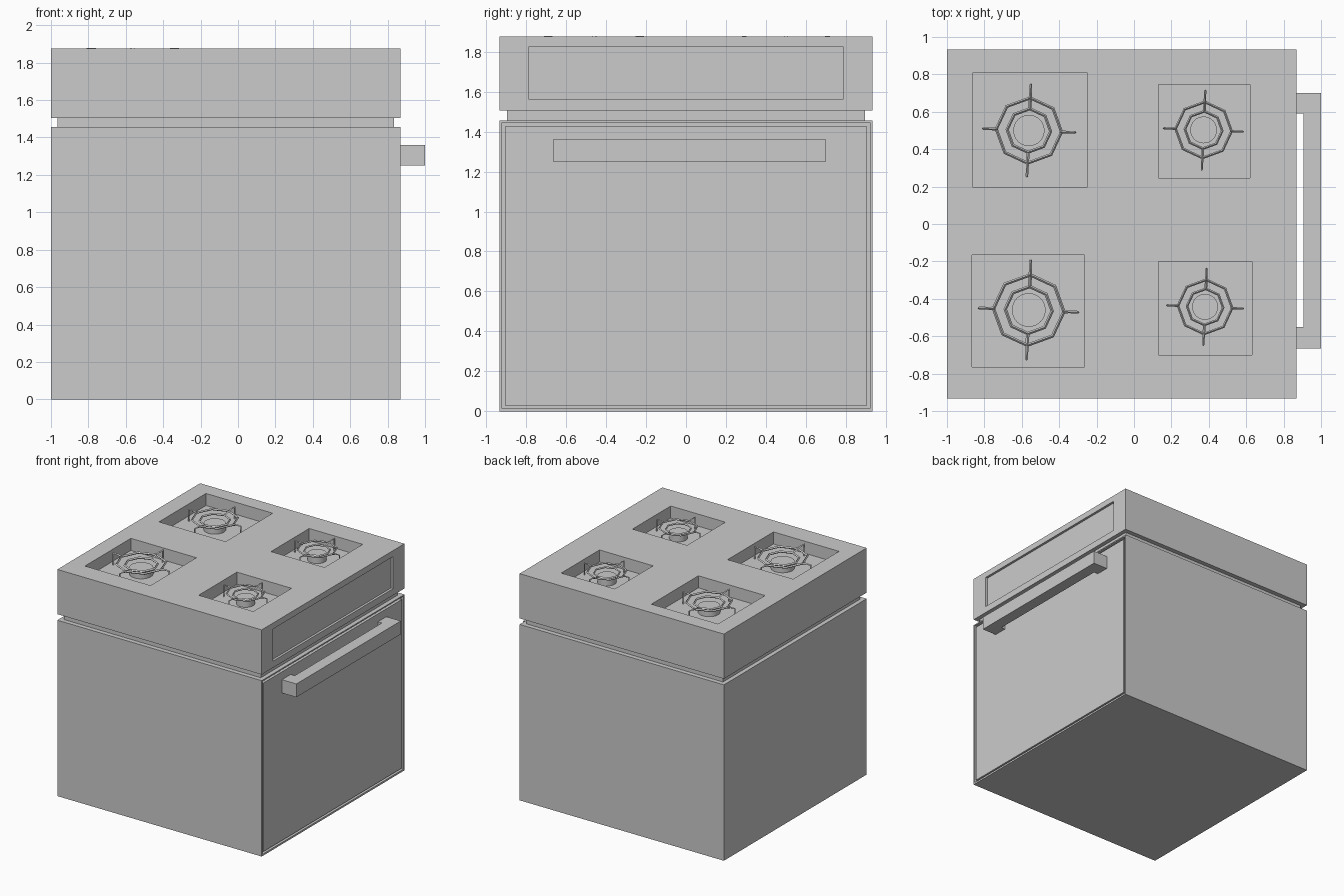
import bpy, math

if "Cube" in bpy.data.objects:
    bpy.data.objects.remove(bpy.data.objects["Cube"])

TOP = 1.875      # cooktop surface
WELL = 0.10      # depth of the burner wells


def box(name, x0, x1, y0, y1, z0, z1):
    bpy.ops.mesh.primitive_cube_add(size=1, location=((x0 + x1) / 2, (y0 + y1) / 2, (z0 + z1) / 2))
    ob = bpy.context.object
    ob.name = name
    ob.scale = (x1 - x0, y1 - y0, z1 - z0)
    bpy.ops.object.transform_apply(location=False, rotation=False, scale=True)
    return ob


def cut(target, *bounds):
    cutter = box("cutter", *bounds)
    cutter.hide_render = True
    mod = target.modifiers.new("cut", 'BOOLEAN')
    mod.operation = 'DIFFERENCE'
    mod.solver = 'EXACT'
    mod.object = cutter
    bpy.context.view_layer.objects.active = target
    bpy.ops.object.modifier_apply(modifier=mod.name)
    bpy.data.objects.remove(cutter)


def rods(name, paths, depth):
    """Square-section rods; each path is (points, closed), a point is (x, y, z, radius)."""
    cu = bpy.data.curves.new(name, 'CURVE')
    cu.dimensions = '3D'
    cu.bevel_depth = depth
    cu.bevel_resolution = 0
    cu.use_fill_caps = True
    for pts, closed in paths:
        sp = cu.splines.new('POLY')
        sp.points.add(len(pts) - 1)
        for p, (x, y, z, r) in zip(sp.points, pts):
            p.co = (x, y, z, 1)
            p.radius = r
        sp.use_cyclic_u = closed
        sp.use_smooth = False
    ob = bpy.data.objects.new(name, cu)
    bpy.context.collection.objects.link(ob)
    return ob


# Oven body, neck and cooktop slab
body = box("oven_body", -1, 0.87, -0.933, 0.933, 0, 1.455)
box("neck", -0.965, 0.835, -0.895, 0.895, 1.45, 1.51)
cooktop = box("cooktop", -1, 0.87, -0.933, 0.933, 1.505, TOP)

# Door set into the body with a thin groove around it
cut(body, 0.845, 0.95, -0.92, 0.92, 0.015, 1.445)
box("oven_door", 0.83, 0.868, -0.905, 0.905, 0.03, 1.425)

# Recessed control panel
cut(cooktop, 0.85, 0.95, -0.785, 0.785, 1.56, 1.825)

# Door handle: bar and two end posts
box("handle_bar", 0.905, 1.0, -0.665, 0.70, 1.25, 1.36)
box("handle_post_left", 0.86, 0.905, -0.665, -0.55, 1.25, 1.36)
box("handle_post_right", 0.86, 0.905, 0.59, 0.70, 1.25, 1.36)

# Burners: well bounds, then centre and reach of the grate
burners = {
    "back_large": ((-0.86, -0.25, 0.195, 0.81), (-0.562, 0.50, 0.253)),
    "front_large": ((-0.865, -0.265, -0.765, -0.165), (-0.563, -0.46, 0.273)),
    "back_small": ((0.13, 0.62, 0.245, 0.745), (0.372, 0.503, 0.217)),
    "front_small": ((0.13, 0.63, -0.70, -0.20), (0.38, -0.443, 0.21)),
}
for key, (well, (cx, cy, reach)) in burners.items():
    cut(cooktop, *well, TOP - WELL, TOP + 0.1)
    floor = TOP - WELL

    # Burner cap on the well floor
    bpy.ops.mesh.primitive_cylinder_add(vertices=32, radius=reach * 0.33, depth=0.055,
                                        location=(cx, cy, floor + 0.0265))
    bpy.context.object.name = key + "_burner"
    bpy.ops.object.shade_smooth_by_angle()

    def polar(r, step, z, radius=1.0):
        a = math.radians(step * 45 - 2.5)
        return (cx + r * math.cos(a), cy + r * math.sin(a), z, radius)

    # Grate: two octagonal rings and four arms that bend down to the floor
    zr = TOP - 0.012
    outer = [polar(reach * 0.69, i, zr) for i in range(8)]
    inner = [polar(reach * 0.46, i, zr - 0.012) for i in range(8)]
    paths = [(outer, True), (inner, True)]
    for i in range(0, 8, 2):
        paths.append(([polar(reach * 0.67, i, zr, 1.1),
                       polar(reach * 0.80, i, TOP - 0.004, 0.8),
                       polar(reach * 0.97, i, TOP - 0.004, 0.8),
                       polar(reach * 0.97, i, floor, 0.8)], False))
    paths.append(([polar(reach * 0.46, 2, zr - 0.012), polar(reach * 0.69, 2, zr)], False))
    paths.append(([polar(reach * 0.46, 6, zr - 0.012), polar(reach * 0.69, 6, zr)], False))
    rods(key + "_grate", paths, reach * 0.034)
